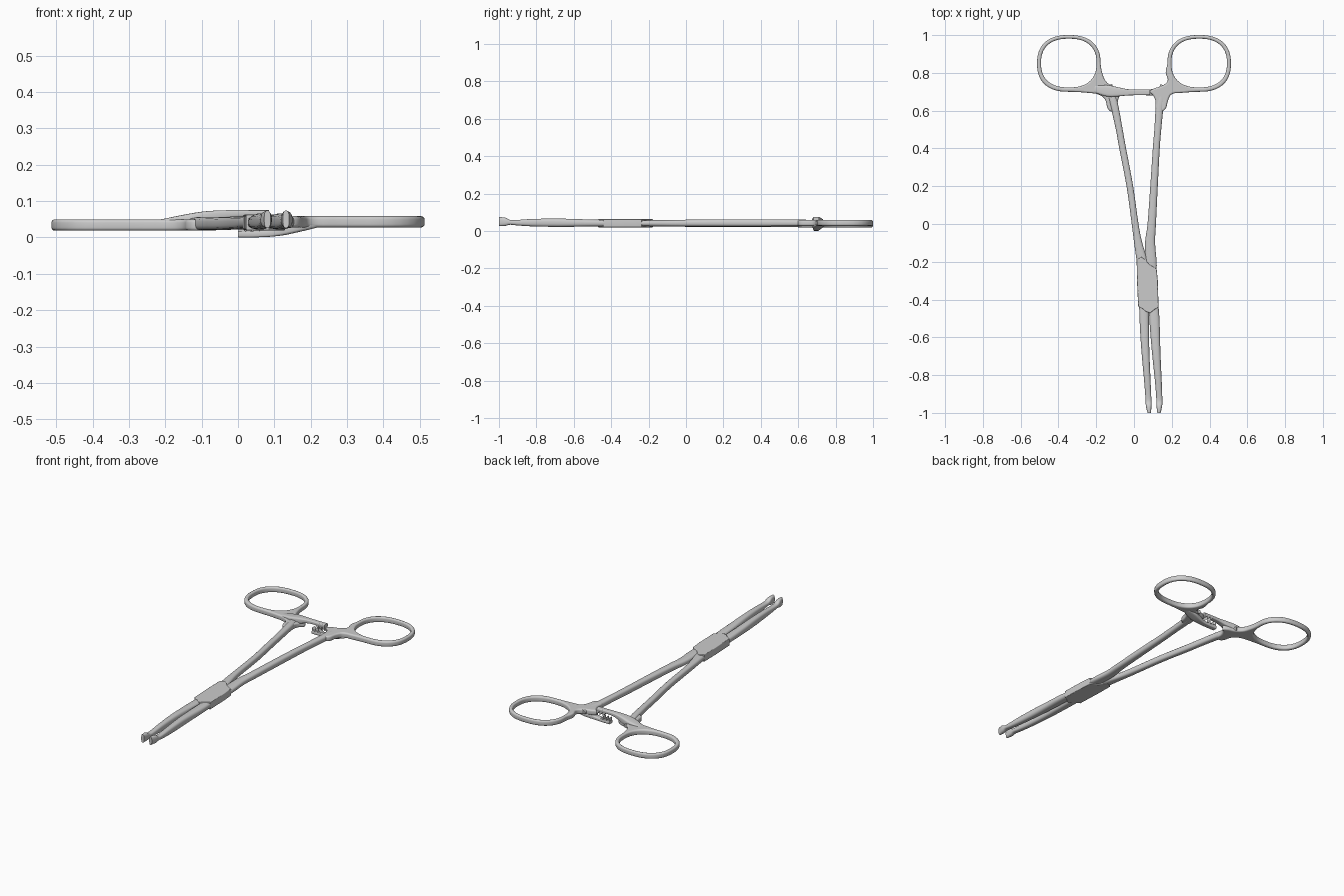
import bpy, bmesh, math
from mathutils import Vector

if "Cube" in bpy.data.objects:
    bpy.data.objects.remove(bpy.data.objects["Cube"])


def smooth(ob, angle=40):
    bpy.ops.object.select_all(action='DESELECT')
    ob.select_set(True)
    bpy.context.view_layer.objects.active = ob
    if ob.type == 'CURVE':
        bpy.ops.object.convert(target='MESH')
        ob = bpy.context.view_layer.objects.active
    bpy.ops.object.shade_smooth_by_angle(angle=math.radians(angle))
    return ob


def sign_pow(v, p):
    return math.copysign(abs(v) ** p, v)


def superellipse(cx, cy, rx, ry, start, end, n, power=2.4):
    pts = []
    for i in range(n):
        a = math.radians(start + (end - start) * i / (n - 1))
        pts.append((cx + rx * sign_pow(math.cos(a), 2 / power),
                    cy + ry * sign_pow(math.sin(a), 2 / power)))
    return pts


def plate(name, outlines, z, half, bevel, rounded=True):
    """Filled outline with rounded edges, lying flat at height z."""
    cu = bpy.data.curves.new(name, 'CURVE')
    cu.dimensions, cu.fill_mode = '2D', 'BOTH'
    cu.extrude, cu.bevel_depth, cu.offset = half - bevel, bevel, -bevel
    cu.bevel_resolution, cu.resolution_u = 3, 4
    for pts in outlines:
        sp = cu.splines.new('BEZIER')
        sp.bezier_points.add(len(pts) - 1)
        sp.use_cyclic_u = True
        for bp, (x, y) in zip(sp.bezier_points, pts):
            bp.co = (x, y, 0)
            h = 'AUTO' if rounded else 'VECTOR'
            bp.handle_left_type = bp.handle_right_type = h
    ob = bpy.data.objects.new(name, cu)
    ob.location.z = z
    bpy.context.collection.objects.link(ob)
    return smooth(ob)


def loft(name, stations, power=2.8, n=16, steps=4):
    """Rounded bar through stations of (x, y, z, width, height)."""
    st = []
    m = len(stations)
    for i in range(m - 1):
        p = [Vector(stations[min(max(k, 0), m - 1)]) for k in (i - 1, i, i + 1, i + 2)]
        for s in range(steps):
            t = s / steps
            st.append(0.5 * (2 * p[1] + (p[2] - p[0]) * t
                             + (2 * p[0] - 5 * p[1] + 4 * p[2] - p[3]) * t * t
                             + (3 * p[1] - p[0] - 3 * p[2] + p[3]) * t ** 3))
    st.append(Vector(stations[-1]))
    bm = bmesh.new()
    rings = []
    for i, q in enumerate(st):
        a, b = st[max(i - 1, 0)], st[min(i + 1, len(st) - 1)]
        side = Vector((b[1] - a[1], a[0] - b[0], 0)).normalized()
        ring = []
        for k in range(n):
            t = 2 * math.pi * (k + .5) / n
            u = sign_pow(math.cos(t), 2 / power) * q[3] / 2
            v = sign_pow(math.sin(t), 2 / power) * q[4] / 2
            ring.append(bm.verts.new(Vector(q[:3]) + side * u + Vector((0, 0, v))))
        rings.append(ring)
    for r, s in zip(rings, rings[1:]):
        for k in range(n):
            bm.faces.new((r[k], r[(k + 1) % n], s[(k + 1) % n], s[k]))
    bm.faces.new(rings[0])
    bm.faces.new(rings[-1])
    return finish(name, bm)


def finish(name, bm):
    bmesh.ops.recalc_face_normals(bm, faces=bm.faces)
    me = bpy.data.meshes.new(name)
    bm.to_mesh(me)
    bm.free()
    ob = bpy.data.objects.new(name, me)
    bpy.context.collection.objects.link(ob)
    return smooth(ob)


def teeth(name, x0, direction, z, rise, y0=.683, y1=.711, pitch=.02):
    """Row of saw teeth on a ratchet bar."""
    bm = bmesh.new()
    for i in range(3):
        x = x0 + direction * pitch * i
        tri = [(x, z), (x + direction * pitch, z), (x + direction * pitch, z + rise)]
        a = [bm.verts.new((px, y0, pz)) for px, pz in tri]
        b = [bm.verts.new((px, y1, pz)) for px, pz in tri]
        bm.faces.new(a)
        bm.faces.new(b)
        for k in range(3):
            j = (k + 1) % 3
            bm.faces.new((a[k], a[j], b[j], b[k]))
    return finish(name, bm)


# Finger rings, each flowing into a web that meets its shank
def finger_ring(name, sx, z, shift):
    outer = superellipse(-.345, .85, .168, .15, 0, 270, 28)
    web = [(-.29, .698), (-.24, .694), (-.19, .686), (-.155, .662), (-.13, .60),
           (-.092, .60), (-.085, .655), (-.072, .682), (-.055, .70), (-.07, .714),
           (-.115, .73), (-.15, .757), (-.168, .80)]
    outer += [(x + (shift if x > -.16 else shift * .3 if y < .79 else 0), y) for x, y in web]
    hole = superellipse(-.345, .852, .147, .129, 0, 350, 36)
    plate(name, [[(sx * x, y) for x, y in o] for o in (outer, hole)], z, .0155, .009)


finger_ring("left_finger_ring", 1, .034, 0)
finger_ring("right_finger_ring", -1, .043, -.028)

# Shanks
loft("left_shank", [
    (-.135, .735, .036, .04, .024), (-.107, .64, .038, .042, .036), (-.078, .5, .038, .036, .036),
    (-.06, .4, .038, .036, .036), (-.022, .2, .039, .035, .036), (.006, 0, .04, .036, .036),
    (.022, -.1, .041, .043, .034), (.044, -.2, .041, .058, .034), (.06, -.28, .041, .06, .03)])
loft("right_shank", [
    (.158, .735, .043, .04, .024), (.138, .64, .043, .042, .034), (.126, .5, .043, .037, .036),
    (.118, .4, .043, .037, .037), (.106, .2, .043, .04, .038), (.094, 0, .042, .045, .036),
    (.085, -.1, .041, .054, .034), (.09, -.22, .041, .062, .032), (.08, -.28, .041, .06, .03)])

# Box joint
plate("box_joint", [[(.014, -.19), (.04, -.175), (.06, -.19), (.08, -.213), (.12, -.238),
                     (.126, -.3), (.13, -.44), (.11, -.452), (.085, -.472), (.06, -.462),
                     (.045, -.448), (.022, -.436), (.016, -.3)]], .041, .0215, .004, False)

# Jaws with upright tips
loft("left_jaw", [
    (.052, -.4, .041, .052, .034), (.054, -.5, .042, .05, .038), (.057, -.6, .043, .046, .042),
    (.062, -.7, .044, .041, .045), (.07, -.82, .044, .035, .04), (.075, -.9, .044, .032, .03),
    (.077, -.94, .046, .031, .026), (.078, -.965, .049, .03, .044), (.081, -1, .05, .018, .048)])
loft("right_jaw", [
    (.102, -.4, .041, .05, .034), (.108, -.5, .042, .054, .038), (.113, -.6, .043, .05, .042),
    (.119, -.7, .044, .044, .045), (.128, -.82, .044, .037, .04), (.133, -.9, .044, .033, .03),
    (.134, -.94, .046, .032, .026), (.134, -.965, .049, .03, .044), (.132, -1, .05, .018, .048)])

# Ratchet bars: the left passes over the right
loft("upper_ratchet_bar", [
    (-.21, .715, .036, .035, .028), (-.14, .705, .046, .06, .036), (-.09, .70, .054, .05, .036),
    (-.03, .697, .064, .033, .022), (.03, .697, .066, .03, .018), (.085, .697, .066, .03, .018)], 5)
loft("lower_ratchet_bar", [
    (.22, .715, .041, .035, .026), (.17, .705, .032, .055, .032), (.13, .70, .022, .045, .03),
    (.09, .697, .012, .033, .02), (.04, .697, .009, .03, .018), (0, .697, .009, .03, .018)], 5)
teeth("upper_ratchet_teeth", .024, 1, .06, -.022)
teeth("lower_ratchet_teeth", .062, -1, .015, .022)
